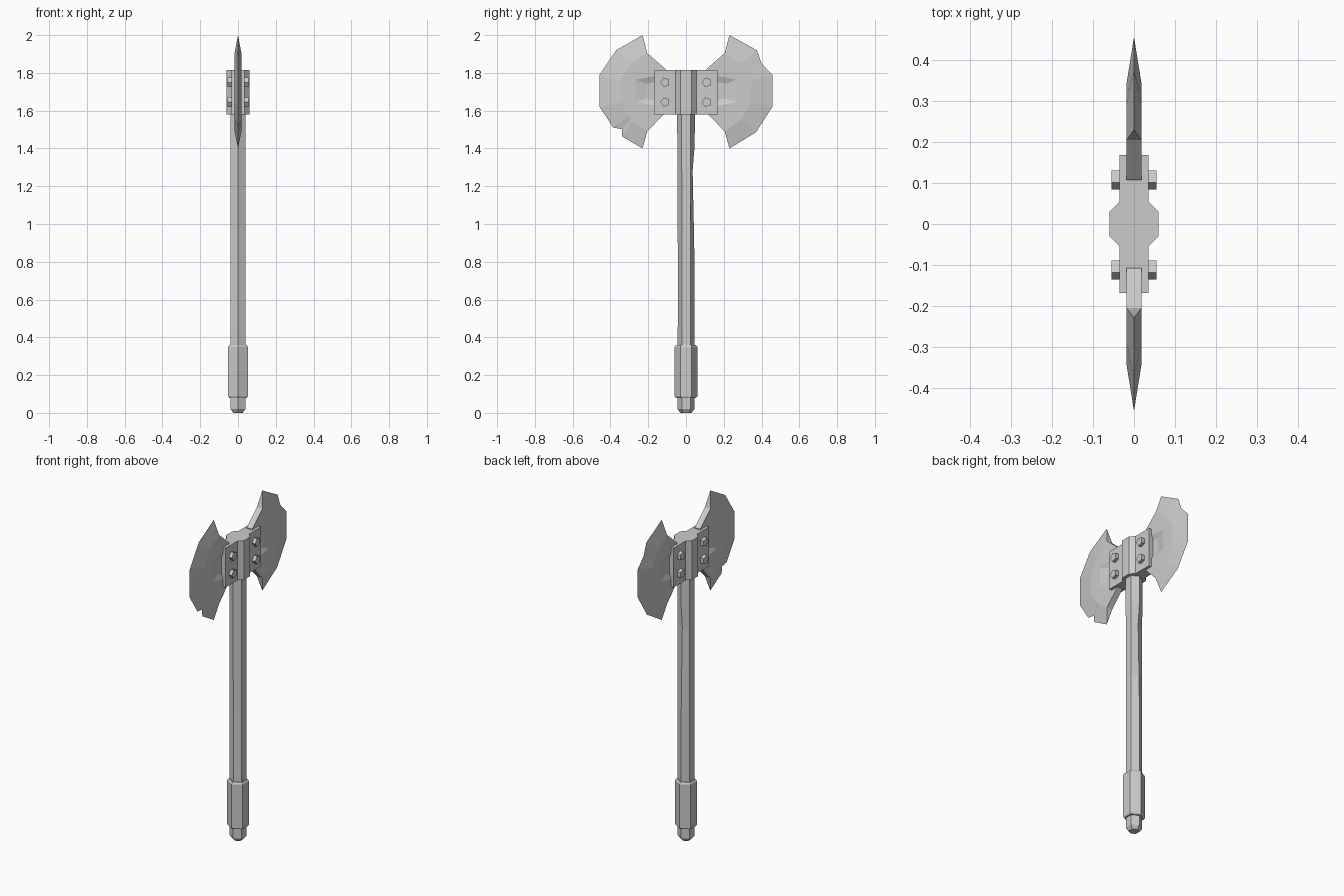
import bpy, bmesh, math
from mathutils import Vector

if "Cube" in bpy.data.objects:
    bpy.data.objects.remove(bpy.data.objects["Cube"])


def finish(bm, name):
    bmesh.ops.recalc_face_normals(bm, faces=bm.faces[:])
    mesh = bpy.data.meshes.new(name)
    bm.to_mesh(mesh)
    bm.free()
    obj = bpy.data.objects.new(name, mesh)
    bpy.context.collection.objects.link(obj)
    return obj


def loft(name, rings):
    """Closed solid through rings of 3D points with equal counts."""
    bm = bmesh.new()
    loops = [[bm.verts.new(p) for p in ring] for ring in rings]
    n = len(loops[0])
    for a, b in zip(loops, loops[1:]):
        for i in range(n):
            j = (i + 1) % n
            bm.faces.new((a[i], a[j], b[j], b[i]))
    bm.faces.new(loops[0])
    bm.faces.new(loops[-1])
    return finish(bm, name)


def hexagon(z, r, dents={}):
    """Six-sided ring with corners on the y axis; dents scale single corners."""
    ring = []
    for i in range(6):
        a = math.radians(90 + 60 * i)
        k = r * dents.get(i, 1)
        ring.append(Vector((k * math.cos(a), k * math.sin(a), z)))
    return ring


# Pommel, grip and worn shaft
loft("pommel", [hexagon(0, .029), hexagon(.02, .045), hexagon(.085, .045)])
loft("grip", [hexagon(.08, .054), hexagon(.088, .06), hexagon(.35, .06), hexagon(.36, .052)])
loft("shaft", [hexagon(.34, .045), hexagon(.46, .045, {3: .97}),
               hexagon(.8, .045, {3: .93, 2: 1.04}), hexagon(.97, .045, {0: .93}),
               hexagon(1.28, .045, {0: .78, 5: 1.03}), hexagon(1.42, .046), hexagon(1.6, .047)])

# Head collar: octagonal socket with flat cheek plates
half = [(.035, -.168), (.035, -.055), (.06, -.03), (.06, .03), (.035, .055), (.035, .168)]
outline = half + [(-x, -y) for x, y in half]
loft("head_collar", [[(x, y, z) for x, y in outline] for z in (1.58, 1.815)])

# Five-sided bolts
for sx in (-1, 1):
    for y in (-.11, .11):
        for z in (1.645, 1.75):
            loft("bolt", [[(sx * x, y + .026 * math.cos(math.pi + math.tau * i / 5),
                            z + .026 * math.sin(math.pi + math.tau * i / 5)) for i in range(5)]
                          for x in (.03, .055)])


def blade(name, side, edge, flat):
    """Edge points meet at x=0, the flat cheek is T thick on both sides."""
    T = .018
    root = [(.108, 1.59), (.108, 1.82)]
    bm = bmesh.new()
    e = [bm.verts.new((0, side * y, z)) for y, z in edge]
    p, q = [[bm.verts.new((x, side * y, z)) for y, z in flat + root] for x in (T, -T)]
    n = len(e)
    for c in (p, q):
        bm.faces.new(c)
        for i in range(n - 1):
            bm.faces.new((e[i], e[i + 1], c[i + 1], c[i]))
    for i in (0, n - 1):
        bm.faces.new((e[i], p[i], q[i]))
    m = len(p)
    for i in range(n - 1, m):
        j = (i + 1) % m
        bm.faces.new((p[i], p[j], q[j], q[i]))
    obj = finish(bm, name)
    # Sunken panel on each cheek
    for sx in (-1, 1):
        def panel(x, end, z0, z1, slope):
            return [(sx * x, side * y, z) for y, z in
                    [(.12, z0 - slope), (end, z0), (end, z1), (.12, z1 + slope)]]
        cutter = loft("panel_cutter", [panel(.007, .212, 1.665, 1.742, .02),
                                       panel(.0205, .277, 1.641, 1.769, .03)])
        cutter.hide_render = True
        cutter.hide_viewport = True
        mod = obj.modifiers.new("panel", 'BOOLEAN')
        mod.operation = 'DIFFERENCE'
        mod.solver = 'EXACT'
        mod.object = cutter
        cuts.append(cutter)
    return obj


# Two chipped blades
cuts = []
blades = [
    blade("blade_right", 1,
          [(.23, 2), (.375, 1.92), (.4, 1.85), (.457, 1.79), (.457, 1.62), (.37, 1.485), (.23, 1.4)],
          [(.205, 1.905), (.29, 1.85), (.315, 1.81), (.345, 1.76), (.345, 1.645), (.29, 1.55), (.205, 1.49)]),
    blade("blade_left", -1,
          [(.23, 2), (.37, 1.92), (.457, 1.79), (.457, 1.62), (.385, 1.51), (.34, 1.503), (.338, 1.463), (.23, 1.4)],
          [(.205, 1.905), (.29, 1.85), (.345, 1.76), (.345, 1.645), (.305, 1.575), (.293, 1.555), (.28, 1.543), (.205, 1.49)]),
]

# Bake the cuts and drop the cutters
bpy.context.view_layer.update()
deps = bpy.context.evaluated_depsgraph_get()
for b in blades:
    baked = bpy.data.meshes.new_from_object(b.evaluated_get(deps))
    b.modifiers.clear()
    b.data = baked
for c in cuts:
    bpy.data.objects.remove(c)
